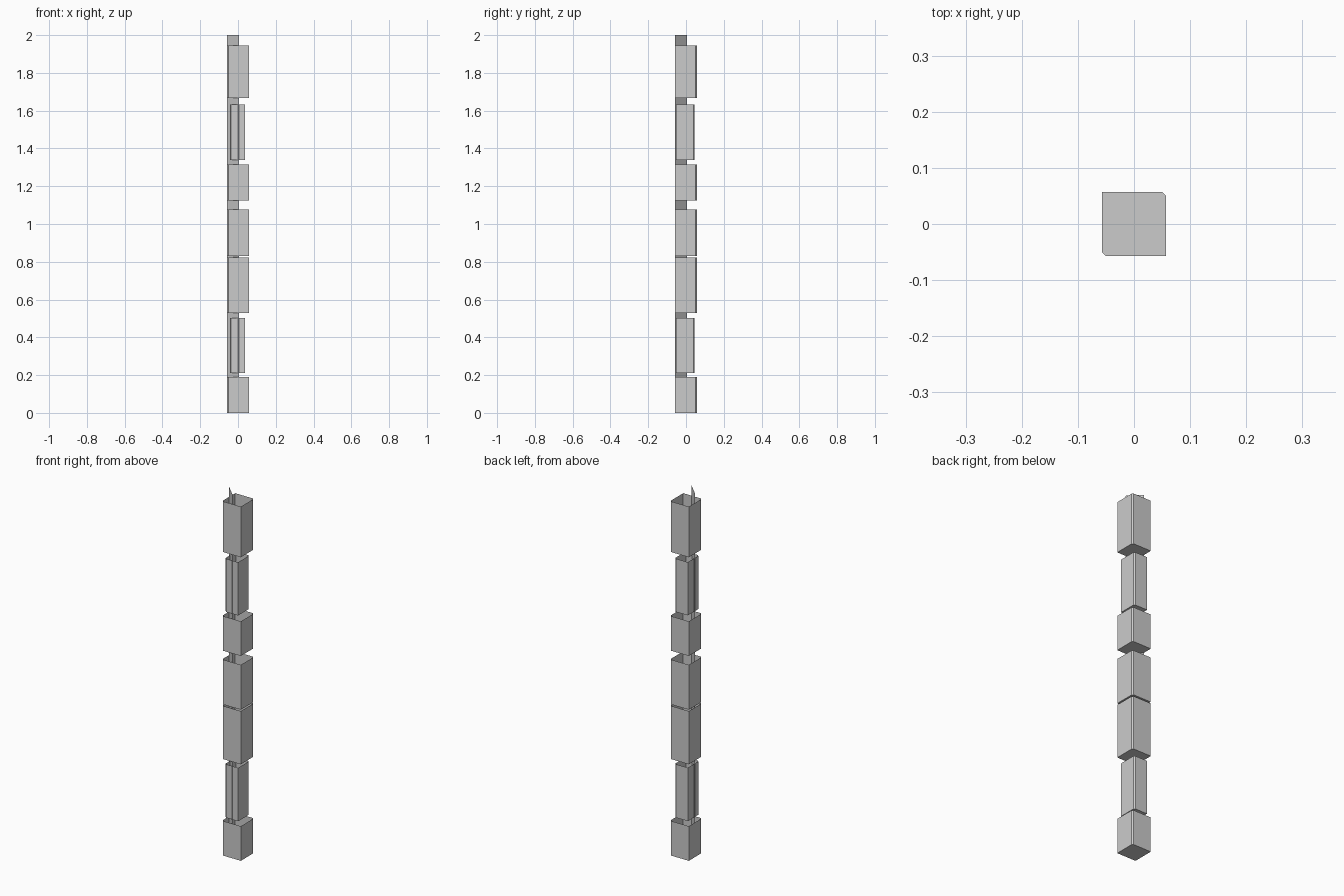
import bpy

if "Cube" in bpy.data.objects:
    bpy.data.objects.remove(bpy.data.objects["Cube"])


def make_object(name, verts, faces):
    mesh = bpy.data.meshes.new(name)
    mesh.from_pydata(verts, [], faces)
    mesh.update()
    obj = bpy.data.objects.new(name, mesh)
    bpy.context.collection.objects.link(obj)
    return obj


def open_sleeve(name, x0, x1, y0, y1, z0, z1, c=0.007):
    """Thin-walled open-topped box with two opposite corners chamfered."""
    ring = [(x0 + c, y0), (x1, y0), (x1, y1 - c),
            (x1 - c, y1), (x0, y1), (x0, y0 + c)]
    n = len(ring)
    verts = [(x, y, z) for z in (z0, z1) for x, y in ring]
    faces = [(i, (i + 1) % n, (i + 1) % n + n, i + n) for i in range(n)]
    faces.append(tuple(reversed(range(n))))
    return make_object(name, verts, faces)


# Wide sleeves stacked up the post
wide = [(0.0, 0.19), (0.53, 0.822), (0.83, 1.076), (1.125, 1.315), (1.667, 1.945)]
for i, (z0, z1) in enumerate(wide):
    open_sleeve(f"wide_sleeve_{i + 1}", -0.057, 0.057, -0.057, 0.057, z0, z1)

# Narrow sleeves between them
for i, (z0, z1) in enumerate([(0.21, 0.503), (1.34, 1.632)]):
    open_sleeve(f"narrow_sleeve_{i + 1}", -0.043, 0.037, -0.052, 0.046, z0, z1)

# Diagonal strip joining all the sleeves
a, b = (-0.057, 0.005), (0.005, -0.057)
make_object("diagonal_strip",
            [(*a, 0), (*b, 0), (*b, 2), (*a, 2)], [(0, 1, 2, 3)])
